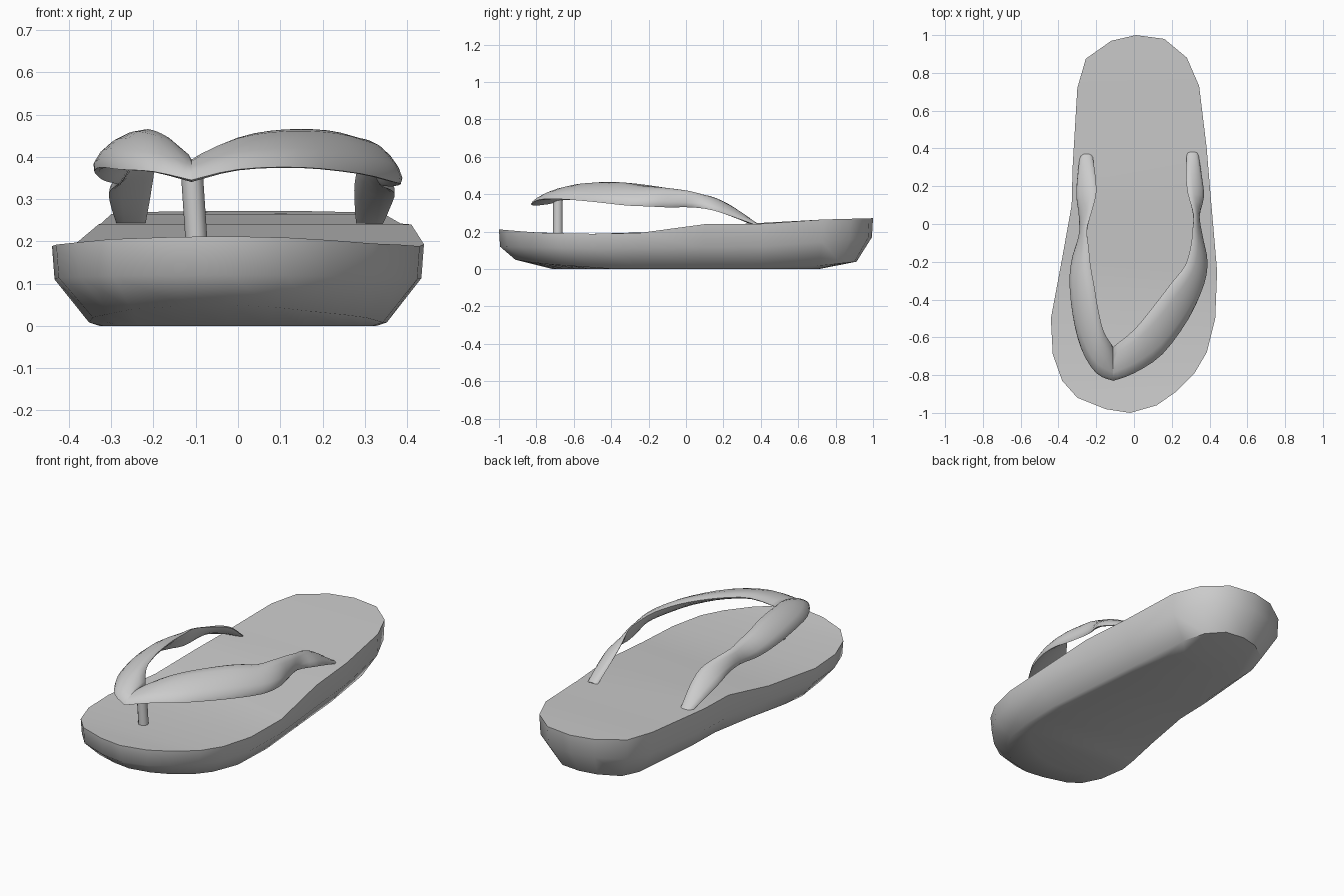
import bpy, bmesh, math
from mathutils import Vector

if "Cube" in bpy.data.objects:
    bpy.data.objects.remove(bpy.data.objects["Cube"])

rubber = bpy.data.materials.new("grey_rubber")
rubber.diffuse_color = (0.6, 0.6, 0.6, 1)
rubber.use_nodes = True
rubber.node_tree.nodes["Principled BSDF"].inputs["Base Color"].default_value = rubber.diffuse_color


def finish(name, bm, angle):
    bmesh.ops.recalc_face_normals(bm, faces=bm.faces[:])
    me = bpy.data.meshes.new(name)
    bm.to_mesh(me)
    bm.free()
    ob = bpy.data.objects.new(name, me)
    bpy.context.collection.objects.link(ob)
    me.materials.append(rubber)
    bpy.ops.object.select_all(action='DESELECT')
    ob.select_set(True)
    bpy.context.view_layer.objects.active = ob
    bpy.ops.object.shade_smooth_by_angle(angle=math.radians(angle))
    return ob


def bridge(bm, a, b):
    n = len(a)
    for i in range(n):
        j = (i + 1) % n
        bm.faces.new((a[i], a[j], b[j], b[i]))


def lerp_table(table, y):
    for (y0, z0), (y1, z1) in zip(table, table[1:]):
        if y <= y1:
            return z0 + (z1 - z0) * max(0, (y - y0) / (y1 - y0))
    return table[-1][1]


# Sole: foot outline from toe round to heel and back, in left/right pairs
OUTLINE = [(-.02, -1), (.12, -.96), (.22, -.89), (.32, -.79), (.385, -.68), (.43, -.5),
           (.44, -.25), (.41, .1), (.385, .4), (.345, .73), (.28, .88), (.16, .98),
           (.01, 1), (-.12, .97), (-.255, .875), (-.30, .72), (-.325, .3), (-.33, .1),
           (-.38, -.18), (-.44, -.5), (-.43, -.69), (-.38, -.83), (-.30, -.92), (-.15, -.98)]
TOP = [(-1, .212), (-.8, .195), (-.6, .19), (-.4, .187), (-.2, .195), (.1, .24),
       (.4, .242), (.73, .265), (1, .272)]
MID = [(-1, .12), (-.5, .11), (.4, .12), (.8, .15), (1, .17)]
LOW = [(-1, .05), (-.85, .03), (-.5, .008), (.6, .008), (1, .04)]


def inset(d):
    n = len(OUTLINE)
    pts = []
    for i in range(n):
        p = Vector(OUTLINE[i])
        t = Vector(OUTLINE[(i + 1) % n]) - Vector(OUTLINE[i - 1])
        pts.append(p + Vector((-t.y, t.x)).normalized() * d)
    return pts


bm = bmesh.new()
rings = []
for d, table in ((0, TOP), (.006, MID), (.088, LOW)):
    rings.append([bm.verts.new((p.x, p.y, lerp_table(table, o[1])))
                  for p, o in zip(inset(d), OUTLINE)])
rings.append([bm.verts.new((p.x * .93, p.y * .78, 0)) for p in inset(.088)])
for a, b in zip(rings, rings[1:]):
    bridge(bm, a, b)
for r in (rings[0], rings[-1]):  # cap with strips across the foot
    n = len(r)
    bm.faces.new((r[0], r[1], r[n - 1]))
    bm.faces.new((r[n // 2 - 1], r[n // 2], r[n // 2 + 1]))
    for i in range(1, n // 2 - 1):
        bm.faces.new((r[i], r[i + 1], r[n - i - 1], r[n - i]))
finish("sole", bm, 45)

# Straps: stations of (inner edge, outer edge), swept with a domed section
RIGHT = [((-.11, -.65, .375), (-.11, -.83, .345)), ((0, -.56, .435), (0, -.79, .37)),
         ((.1, -.44, .455), (.15, -.69, .375)), ((.2, -.31, .455), (.29, -.5, .36)),
         ((.27, -.22, .44), (.37, -.32, .34)), ((.30, -.12, .435), (.385, -.2, .335)),
         ((.31, -.03, .425), (.365, -.1, .33)), ((.315, .05, .41), (.34, .03, .33)),
         ((.285, .16, .375), (.37, .14, .315)), ((.275, .26, .32), (.36, .25, .28)),
         ((.28, .375, .235), (.34, .375, .235))]
LEFT = [((-.11, -.65, .375), (-.11, -.83, .345)), ((-.16, -.57, .435), (-.2, -.79, .365)),
        ((-.19, -.45, .455), (-.28, -.66, .37)), ((-.21, -.33, .455), (-.325, -.48, .375)),
        ((-.23, -.22, .445), (-.34, -.3, .365)), ((-.24, -.12, .435), (-.32, -.17, .345)),
        ((-.25, -.03, .425), (-.285, -.07, .335)), ((-.225, .06, .405), (-.29, .04, .33)),
        ((-.20, .16, .375), (-.305, .14, .315)), ((-.205, .26, .32), (-.3, .25, .28)),
        ((-.22, .365, .235), (-.285, .365, .235))]
DOME = [.03, .03, .032, .032, .03, .025, .02, .017, .02, .02, .012]


def smooth_path(pts, steps=3):
    out = []
    last = len(pts) - 1
    for i in range(last):
        a, b, c, d = (pts[max(0, min(last, i + k))] for k in (-1, 0, 1, 2))
        for s in range(steps):
            t = s / steps
            out.append(b + (c - a) * (t / 2) + (a * 2 - b * 5 + c * 4 - d) * (t * t / 2)
                       + (b * 3 - a - c * 3 + d) * (t ** 3 / 2))
    return out + [pts[-1]]


def strap(name, stations, side):
    inner = smooth_path([Vector(s[0]) for s in stations])
    outer = smooth_path([Vector(s[1]) for s in stations])
    dome = smooth_path([Vector((d, 0, 0)) for d in DOME])
    mids = [(a + b) / 2 for a, b in zip(inner, outer)]
    bm = bmesh.new()
    rings = []
    for i, (a, b) in enumerate(zip(inner, outer)):
        t = mids[min(i + 1, len(mids) - 1)] - mids[max(i - 1, 0)]
        if i == 0:
            t = Vector((side, 0, 0))
        w = (b - a) / 2
        n = w.cross(t).normalized() * side
        ring = []
        for k in range(12):
            u = 2 * math.pi * k / 12
            h = math.sin(u) * dome[i].x * (1 if math.sin(u) > 0 else .45)
            ring.append(bm.verts.new(mids[i] + w * math.cos(u) + n * h))
        rings.append(ring)
    for a, b in zip(rings, rings[1:]):
        bridge(bm, a, b)
    bm.faces.new(rings[0])
    bm.faces.new(rings[-1])
    finish(name, bm, 60)


strap("right_strap", RIGHT, 1)
strap("left_strap", LEFT, -1)

# Toe post: slim, slightly leaning peg under the strap joint
bm = bmesh.new()
rings = [[bm.verts.new((x + .026 * math.cos(k * math.pi / 6), -.685 + .026 * math.sin(k * math.pi / 6), z))
          for k in range(12)] for x, z in ((-.097, .18), (-.11, .375))]
bridge(bm, *rings)
for r in rings:
    bm.faces.new(r)
finish("toe_post", bm, 40)
